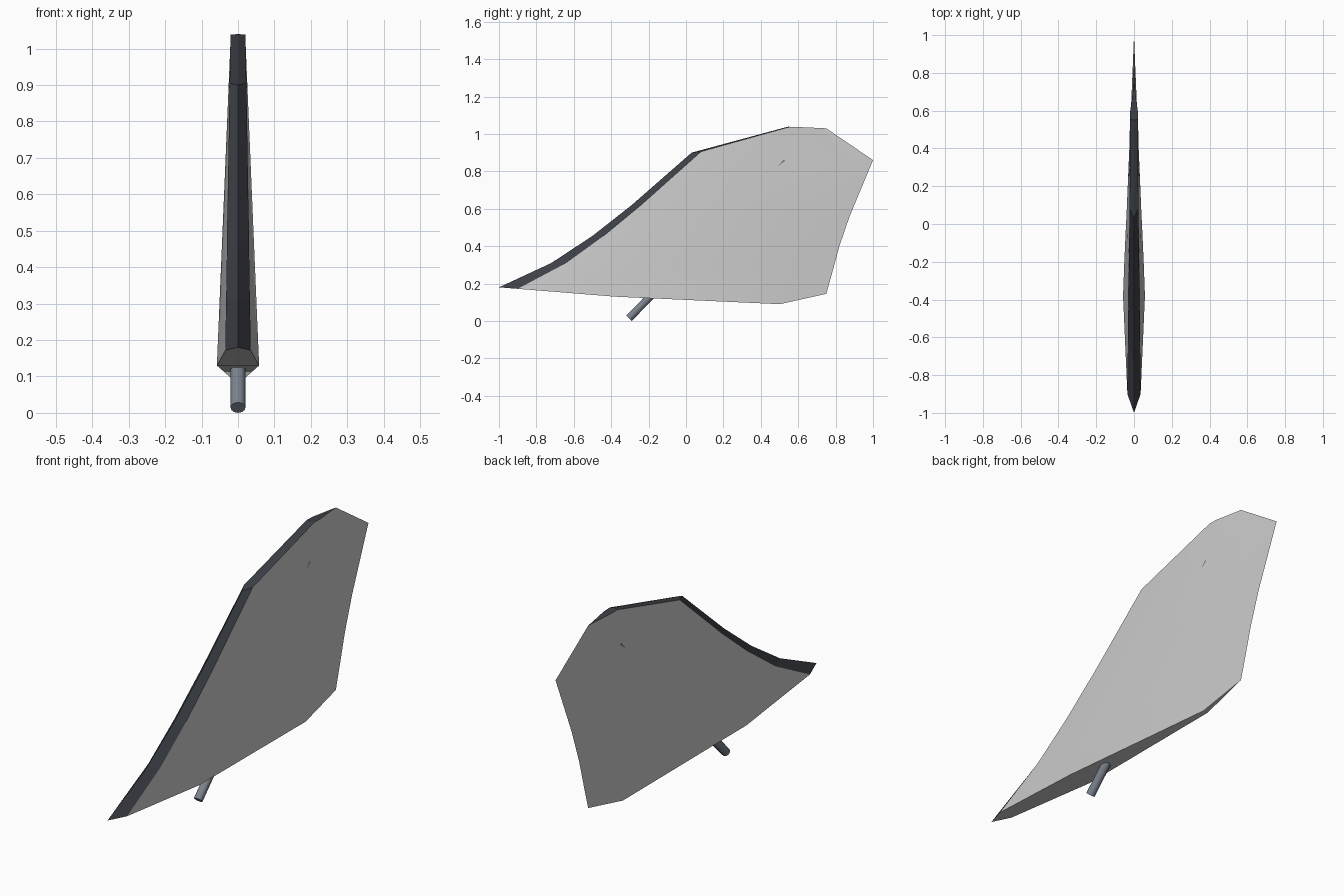
import bpy, math
from mathutils import Vector

if "Cube" in bpy.data.objects:
    bpy.data.objects.remove(bpy.data.objects["Cube"])


def material(name, rgb):
    m = bpy.data.materials.new(name)
    m.diffuse_color = (*rgb, 1)
    m.use_nodes = True
    m.node_tree.nodes["Principled BSDF"].inputs["Base Color"].default_value = m.diffuse_color
    return m


def make(name, verts, faces, mat=None, angle=None):
    me = bpy.data.meshes.new(name)
    me.from_pydata(verts, [], faces)
    ob = bpy.data.objects.new(name, me)
    bpy.context.collection.objects.link(ob)
    bpy.context.view_layer.objects.active = ob
    ob.select_set(True)
    # weld shared edges and make normals consistent
    bpy.ops.object.mode_set(mode='EDIT')
    bpy.ops.mesh.select_all(action='SELECT')
    bpy.ops.mesh.remove_doubles(threshold=0.0005)
    bpy.ops.mesh.normals_make_consistent(inside=False)
    bpy.ops.object.mode_set(mode='OBJECT')
    if angle:
        bpy.ops.object.shade_smooth_by_angle(angle=math.radians(angle))
    if mat:
        me.materials.append(mat)
    ob.select_set(False)
    return ob


# Span stations, root to tip: nose (y,z), band edge (y,z), thickest (y,z), tail (y,z)
stations = [
    ((-1.0, .18), (-.90, .172), (-.38, .13), (.75, .145)),
    ((-.72, .31), (-.64, .31), (-.20, .29), (.785, .27)),
    ((-.50, .455), (-.44, .455), (-.06, .44), (.82, .40)),
    ((-.29, .62), (-.24, .62), (.08, .60), (.875, .56)),
    ((.03, .90), (.08, .905), (.34, .885), (1.0, .86)),
    ((.55, 1.04), (.555, 1.038), (.60, 1.037), (.75, 1.03)),
]


def section(i, side):
    nose, edge, mid, tail = stations[i]
    edge_w = .035 - .0165 * (edge[1] - .17)
    mid_w = .058 - .042 * (mid[1] - .13)
    p_mid = Vector((side * mid_w, *mid))
    p_tail = Vector((0, *tail))
    p_rear = p_mid.lerp(p_tail, .78)
    if i == 0:
        p_rear.z = .09
    return [Vector((0, *nose)), Vector((side * edge_w, *edge)), p_mid, p_rear, p_tail]


n = len(stations)
verts, skin, band = [], [], []
for s in (-1, 1):
    for i in range(n):
        verts += section(i, s)


def idx(s, i, c):
    return s * n * 5 + i * 5 + c


# Strips: column 0 is the dark leading edge, the rest is the skin
for s in (0, 1):
    for i in range(n - 1):
        for c in range(4):
            q = (idx(s, i, c), idx(s, i, c + 1), idx(s, i + 1, c + 1), idx(s, i + 1, c))
            (skin if c else band).append(q)
# Root cap on the skin, tip cap on the dark band
for c in range(4):
    for i, target in ((0, skin), (n - 1, band)):
        a, b = idx(0, i, c), idx(0, i, c + 1)
        d, e = idx(1, i, c + 1), idx(1, i, c)
        if c == 0:
            target.append((a, b, d))
        elif c == 3:
            target.append((a, b, e))
        else:
            target.append((a, b, d, e))


def part(name, faces, mat=None, angle=None):
    used = sorted({v for f in faces for v in f})
    remap = {v: k for k, v in enumerate(used)}
    return make(name, [verts[v] for v in used],
                [tuple(remap[v] for v in f) for f in faces], mat, angle)


part("fin_skin", skin, None, 30)
part("leading_edge", band, material("dark_edge", (.045, .05, .06)))

# Pivot rod, running through the fin
a, b = Vector((0, -.305, .0145)), Vector((0, .525, .86))
bpy.ops.mesh.primitive_cylinder_add(
    vertices=12, radius=.0205, depth=(b - a).length, location=(a + b) / 2,
    rotation=(b - a).to_track_quat('Z', 'Y').to_euler())
rod = bpy.context.object
rod.name = "pivot_rod"
rod.data.materials.append(material("rod_metal", (.2, .23, .27)))
bpy.ops.object.shade_smooth_by_angle(angle=math.radians(40))
